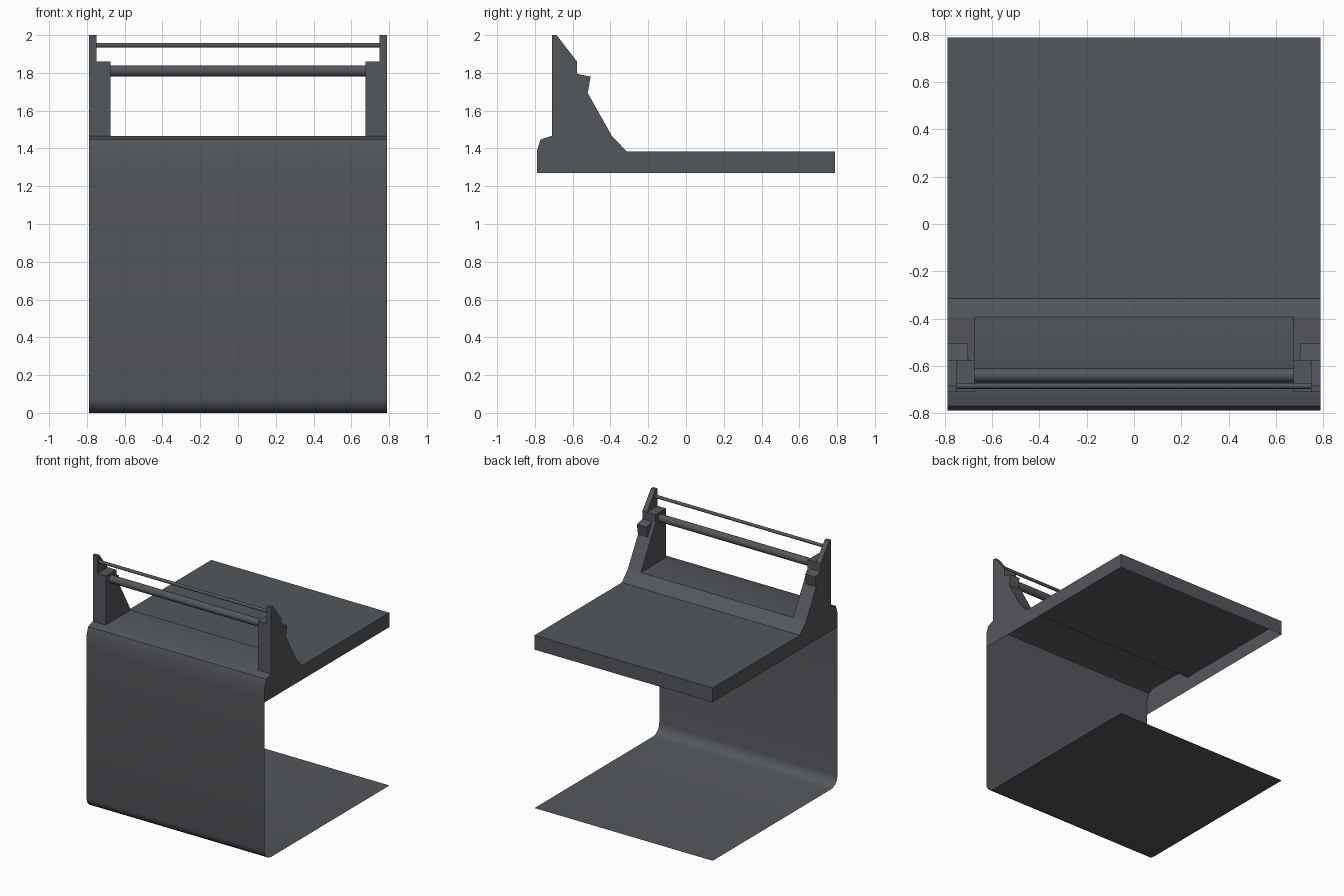
import bpy, bmesh, math

if "Cube" in bpy.data.objects:
    bpy.data.objects.remove(bpy.data.objects["Cube"])

W = 0.79  # half width

grey = bpy.data.materials.new("dark_grey")
grey.diffuse_color = (0.088, 0.095, 0.104, 1)
grey.use_nodes = True
grey.node_tree.nodes["Principled BSDF"].inputs["Base Color"].default_value = grey.diffuse_color


def finish(bm, name, smooth=False):
    me = bpy.data.meshes.new(name)
    bm.to_mesh(me)
    bm.free()
    me.materials.append(grey)
    ob = bpy.data.objects.new(name, me)
    bpy.context.collection.objects.link(ob)
    if smooth:
        bpy.ops.object.select_all(action='DESELECT')
        ob.select_set(True)
        bpy.context.view_layer.objects.active = ob
        bpy.ops.object.shade_smooth_by_angle(angle=math.radians(40))
    return ob


def prism(name, profile, x0, x1):
    """Solid from a (y, z) profile between two x positions."""
    bm = bmesh.new()
    a = [bm.verts.new((x0, y, z)) for y, z in profile]
    b = [bm.verts.new((x1, y, z)) for y, z in profile]
    bm.faces.new(a)
    bm.faces.new(b[::-1])
    n = len(a)
    for i in range(n):
        j = (i + 1) % n
        bm.faces.new((a[i], b[i], b[j], a[j]))
    bmesh.ops.recalc_face_normals(bm, faces=bm.faces)
    return finish(bm, name)


def rod(name, r, half, y, z):
    bpy.ops.mesh.primitive_cylinder_add(vertices=20, radius=r, depth=2 * half,
                                        location=(0, y, z), rotation=(0, math.pi / 2, 0))
    ob = bpy.context.object
    ob.name = name
    ob.data.materials.append(grey)
    bpy.ops.object.shade_smooth_by_angle(angle=math.radians(40))


# Folded sheet: base, front wall, raised ledge, top and back lip
upper = [(-0.79, 1.385), (-0.77, 1.447), (-0.71, 1.467), (-0.393, 1.467),
         (-0.315, 1.385), (0.79, 1.385), (0.79, 1.27)]
bend = [(-0.71 - 0.08 * math.sin(t * math.pi / 8), 0.08 - 0.08 * math.cos(t * math.pi / 8))
        for t in range(5)]
path = [(0.79, 0)] + bend + [(-0.79, 1.27)] + upper
bm = bmesh.new()
rows = [(bm.verts.new((-W, y, z)), bm.verts.new((W, y, z))) for y, z in path]
for (a0, a1), (b0, b1) in zip(rows, rows[1:]):
    bm.faces.new((a0, a1, b1, b0))
finish(bm, "folded_sheet", smooth=True)

# Side skirts closing the ends of the hollow top
for s, side in ((1, "right"), (-1, "left")):
    bm = bmesh.new()
    pts = [(-0.79, 1.27)] + upper
    vs = [bm.verts.new((s * W, y, z)) for y, z in pts]
    f = bm.faces.new(vs)
    f.normal_update()
    if f.normal.x * s < 0:
        f.normal_flip()
    finish(bm, side + "_skirt")

    # Uprights, upper fins and small tilted blocks
    prism(side + "_upright", [(-0.71, 1.467), (-0.71, 1.86), (-0.577, 1.86),
                              (-0.577, 1.795), (-0.393, 1.467)], s * 0.675, s * W)
    prism(side + "_fin", [(-0.71, 1.86), (-0.71, 2.0), (-0.685, 2.0), (-0.577, 1.86)],
          s * 0.75, s * W)
    prism(side + "_block", [(-0.577, 1.795), (-0.505, 1.78), (-0.52, 1.695), (-0.56, 1.72)],
          s * 0.703, s * W)

# Cross bars
rod("lower_roller", 0.03, 0.68, -0.64, 1.81)
rod("upper_rod", 0.0125, 0.755, -0.685, 1.947)
